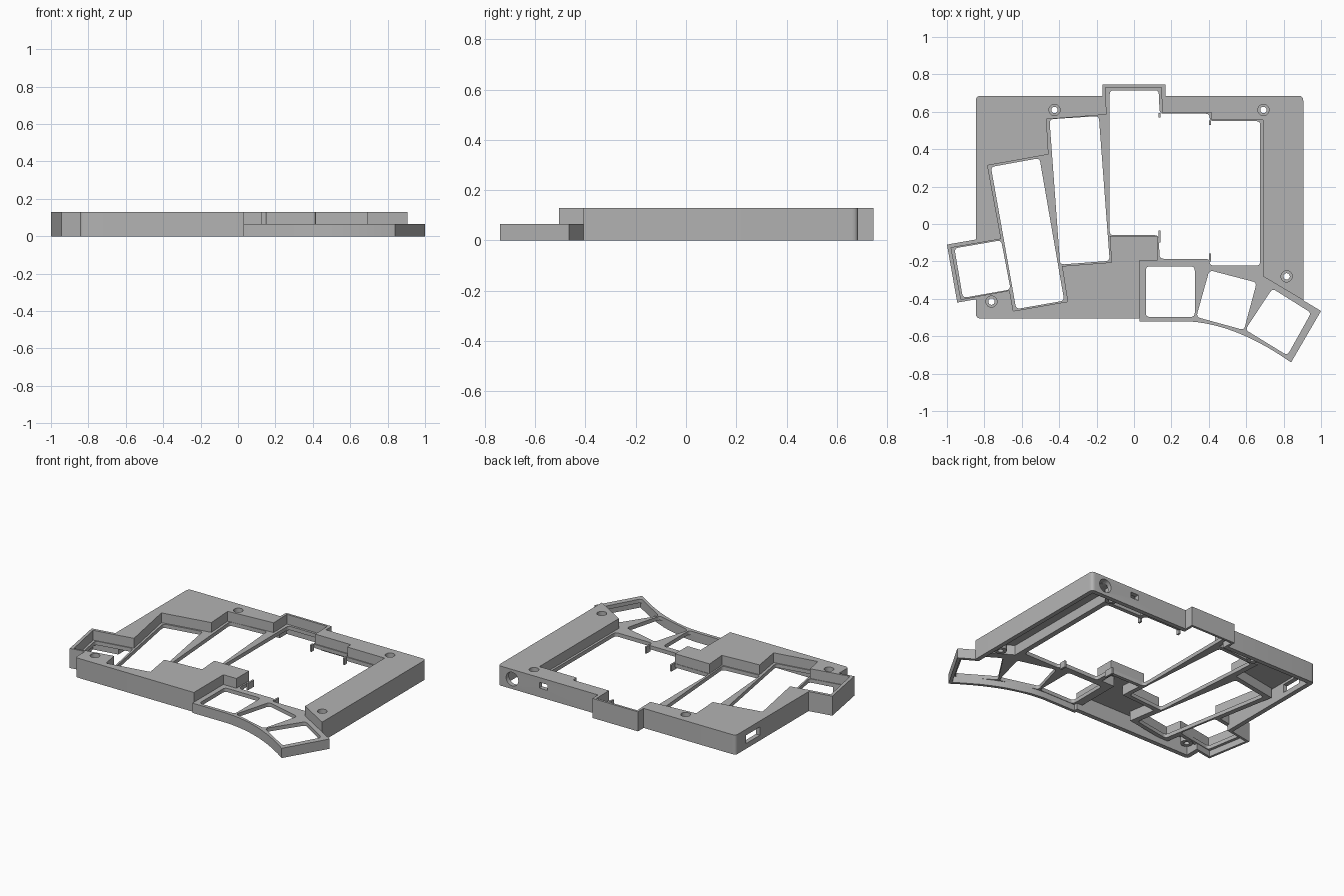
import bpy, bmesh, math
from mathutils import Vector

if "Cube" in bpy.data.objects:
    bpy.data.objects.remove(bpy.data.objects["Cube"], do_unlink=True)

TOP, PLATE, ROOF, UNDER = 0.13, 0.065, 0.105, 0.04

grey = bpy.data.materials.new("case_grey")
grey.use_nodes = True
colour = (0.45, 0.45, 0.45, 1)
grey.diffuse_color = colour
grey.node_tree.nodes["Principled BSDF"].inputs["Base Color"].default_value = colour


def ccw(pts):
    pts = [Vector(p) for p in pts]
    area = sum(a.x * b.y - b.x * a.y for a, b in zip(pts, pts[1:] + pts[:1]))
    return pts if area > 0 else pts[::-1]


def offset(pts, d):
    """Move every edge of a polygon outward by d."""
    pts, out = ccw(pts), []
    for i, p in enumerate(pts):
        e1 = (p - pts[i - 1]).normalized()
        e2 = (pts[(i + 1) % len(pts)] - p).normalized()
        n1, n2 = Vector((e1.y, -e1.x)), Vector((e2.y, -e2.x))
        out.append(p + (n1 + n2) * d / (1 + n1.dot(n2)))
    return out


def rounded(pts, r, steps=4):
    """Fillet every corner."""
    pts, out = ccw(pts), []
    for i, p in enumerate(pts):
        q, s = pts[i - 1], pts[(i + 1) % len(pts)]
        a = p + (q - p).normalized() * min(r, (q - p).length * 0.4)
        b = p + (s - p).normalized() * min(r, (s - p).length * 0.4)
        for k in range(steps + 1):
            t = k / steps
            out.append(a.lerp(p, t).lerp(p.lerp(b, t), t))
    return out


def rect(x0, x1, y0, y1):
    return [(x0, y0), (x1, y0), (x1, y1), (x0, y1)]


def circle(x, y, r, n=24):
    return [(x + r * math.cos(k * math.tau / n), y + r * math.sin(k * math.tau / n))
            for k in range(n)]


def prism(name, pts, z0, z1):
    bm = bmesh.new()
    face = bm.faces.new([bm.verts.new((p[0], p[1], z0)) for p in ccw(pts)])
    up = bmesh.ops.extrude_face_region(bm, geom=[face])["geom"]
    bmesh.ops.translate(bm, vec=(0, 0, z1 - z0),
                        verts=[g for g in up if isinstance(g, bmesh.types.BMVert)])
    bmesh.ops.recalc_face_normals(bm, faces=bm.faces)
    mesh = bpy.data.meshes.new(name)
    bm.to_mesh(mesh)
    bm.free()
    mesh.materials.append(grey)
    ob = bpy.data.objects.new(name, mesh)
    bpy.context.scene.collection.objects.link(ob)
    return ob


def combine(target, tool, operation):
    """Apply a boolean and drop the tool."""
    mod = target.modifiers.new("cut", "BOOLEAN")
    mod.object, mod.operation, mod.solver = tool, operation, "EXACT"
    graph = bpy.context.evaluated_depsgraph_get()
    mesh = bpy.data.meshes.new_from_object(target.evaluated_get(graph))
    target.modifiers.clear()
    target.data = mesh
    bpy.data.objects.remove(tool, do_unlink=True)


def add(pts, z0, z1):
    combine(case, prism("addition", pts, z0, z1), "UNION")


def cut(pts, z0, z1):
    combine(case, prism("cutter", pts, z0, z1), "DIFFERENCE")


# Outlines of the housing, the side pod, the rear bump and the thumb wing
body = rect(-0.845, 0.905, -0.505, 0.685)
pod = [(-1, -0.11), (-0.945, -0.42), (-0.6, -0.36), (-0.6, -0.04)]
bump = rect(-0.168, 0.168, 0.5, 0.745)
a, c, b = Vector((0.28, -0.52)), Vector((0.54, -0.53)), Vector((0.84, -0.74))
curve = [a.lerp(c, k / 10).lerp(c.lerp(b, k / 10), k / 10) for k in range(11)]
thumb = [(0.03, -0.1), (0.03, -0.52)] + curve + [(1, -0.465), (0.69, -0.28), (0.6, -0.1)]

# Stepped well that sinks the key plate below the top
well = [(-0.783, 0.313), (-0.457, 0.372), (-0.468, 0.56), (-0.147, 0.585),
        (-0.152, 0.73), (0.147, 0.73), (0.15, 0.597), (0.413, 0.597),
        (0.415, 0.557), (0.69, 0.557), (0.69, -0.28), (1.06, -0.5),
        (0.95, -0.9), (0.029, -0.9), (0.029, -0.195), (0.125, -0.195),
        (0.125, -0.063), (-0.13, -0.063), (-0.12, -0.205), (-0.385, -0.225),
        (-0.355, -0.415), (-0.645, -0.465), (-0.665, -0.355), (-0.925, -0.403),
        (-0.978, -0.127), (-0.71, -0.08)]

# Key openings
openings = [
    [(-0.96, -0.13), (-0.71, -0.087), (-0.66, -0.35), (-0.915, -0.395)],
    [(-0.765, 0.305), (-0.505, 0.352), (-0.373, -0.41), (-0.63, -0.455)],
    [(-0.452, 0.56), (-0.188, 0.577), (-0.13, -0.197), (-0.395, -0.217)],
    [(-0.13, 0.715), (0.132, 0.715), (0.137, 0.59), (0.402, 0.59),
     (0.407, 0.55), (0.675, 0.55), (0.675, -0.222), (0.407, -0.222),
     (0.402, -0.186), (0.137, -0.186), (0.132, -0.06), (-0.13, -0.06)],
    rect(0.063, 0.325, -0.497, -0.227),
    [(0.403, -0.247), (0.656, -0.313), (0.588, -0.567), (0.333, -0.497)],
    [(0.74, -0.345), (0.947, -0.475), (0.82, -0.703), (0.595, -0.565)],
]

# Solid shell
case = prism("keyboard_case", rounded(body, 0.025), 0, TOP)
add(pod, 0, TOP)
add(bump, 0, TOP)
add(thumb, 0, 0.1)
cut(well, PLATE, 0.3)

# Hollow underside, leaving walls around the well
cavity = prism("cavity", offset(body, -0.03), -0.1, ROOF)
combine(cavity, prism("well_wall", offset(well, 0.02), UNDER, 0.3), "DIFFERENCE")
combine(case, cavity, "DIFFERENCE")
for outline, wall in ((pod, 0.016), (bump, 0.016), (thumb, 0.02)):
    cut(offset(outline, -wall), -0.1, UNDER)

for opening in openings:
    cut(rounded(opening, 0.022), -0.2, 0.3)

# Short fins at the steps between the straight columns
for x, y0, y1 in ((0.137, 0.57, 0.594), (0.137, -0.1, -0.035),
                  (0.407, 0.53, 0.554), (0.407, -0.2, -0.157)):
    add(rect(x - 0.006, x + 0.006, y0, y1), 0.02, PLATE - 0.001)

# Screw bosses with counterbored holes
for x, y in ((-0.425, 0.61), (0.692, 0.61), (0.816, -0.28), (-0.762, -0.415)):
    add(circle(x, y, 0.038), 0.035, 0.115)
    cut(circle(x, y, 0.03), 0.09, 0.3)
    cut(circle(x, y, 0.017), -0.1, 0.2)

# Side port, rear switch slot and round rear socket
cut(rect(-0.9, -0.8, 0.43, 0.575), 0.035, 0.09)
cut(rect(0.54, 0.6, 0.64, 0.8), 0.06, 0.098)
socket = prism("socket_cutter", circle(0, 0, 0.045, 32), -0.05, 0.05)
socket.rotation_euler.x = math.radians(90)
socket.location = (0.80, 0.69, 0.066)
bpy.context.view_layer.update()
combine(case, socket, "DIFFERENCE")

# Smooth the round holes only
bpy.ops.object.select_all(action="DESELECT")
case.select_set(True)
bpy.context.view_layer.objects.active = case
bpy.ops.object.shade_smooth_by_angle(angle=math.radians(30))
